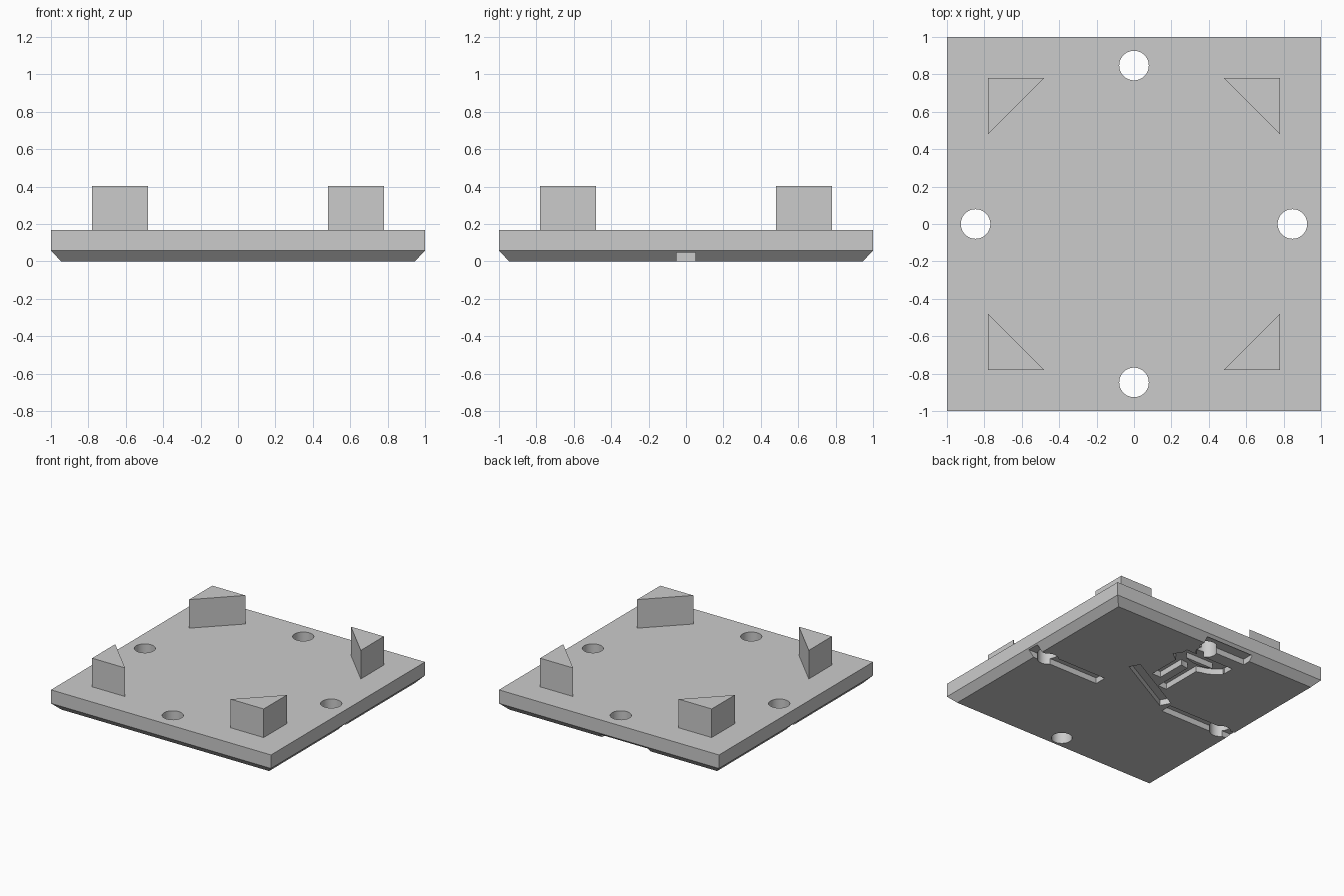
import bpy, bmesh, math
from mathutils import Vector

cube = bpy.data.objects.get("Cube")
if cube:
    bpy.data.objects.remove(cube, do_unlink=True)

grey = bpy.data.materials.new("light_grey")
grey.use_nodes = True
COLOUR = (0.6, 0.6, 0.6, 1.0)
grey.diffuse_color = COLOUR
grey.node_tree.nodes["Principled BSDF"].inputs["Base Color"].default_value = COLOUR

GROOVE_DEPTH = 0.048


def make_object(name, bm):
    bmesh.ops.recalc_face_normals(bm, faces=bm.faces)
    mesh = bpy.data.meshes.new(name)
    bm.to_mesh(mesh)
    bm.free()
    mesh.materials.append(grey)
    obj = bpy.data.objects.new(name, mesh)
    bpy.context.collection.objects.link(obj)
    return obj


def prism(bm, outline, z0, z1):
    """Closed prism from a plan outline."""
    low = [bm.verts.new((x, y, z0)) for x, y in outline]
    high = [bm.verts.new((x, y, z1)) for x, y in outline]
    bm.faces.new(low[::-1])
    bm.faces.new(high)
    n = len(outline)
    for i in range(n):
        j = (i + 1) % n
        bm.faces.new((low[i], low[j], high[j], high[i]))


def ribbon(points, width):
    """Plan outline of a path with mitred corners."""
    pts = [Vector(p) for p in points]
    left, right = [], []
    for i, p in enumerate(pts):
        a = (p - pts[i - 1]).normalized() if i else (pts[1] - p).normalized()
        b = (pts[i + 1] - p).normalized() if i < len(pts) - 1 else a
        t = (a + b).normalized()
        off = Vector((-t.y, t.x)) * (width / 2 / t.dot(a))
        left.append(p + off)
        right.append(p - off)
    return [(v.x, v.y) for v in left + right[::-1]]


# Square plate with a chamfered lower edge
bm = bmesh.new()
rings = []
for half, z in ((0.945, 0.0), (1.0, 0.057), (1.0, 0.168)):
    rings.append([bm.verts.new((sx * half, sy * half, z))
                  for sx, sy in ((-1, -1), (1, -1), (1, 1), (-1, 1))])
bm.faces.new(rings[0][::-1])
bm.faces.new(rings[-1])
for lower, upper in zip(rings, rings[1:]):
    for i in range(4):
        j = (i + 1) % 4
        bm.faces.new((lower[i], lower[j], upper[j], upper[i]))
plate = make_object("base_plate", bm)

# Cutter: four through holes
bm = bmesh.new()
for cx, cy in ((0.847, 0), (-0.847, 0), (0, 0.847), (0, -0.847)):
    circle = [(cx + 0.079 * math.cos(2 * math.pi * k / 48),
               cy + 0.079 * math.sin(2 * math.pi * k / 48)) for k in range(48)]
    prism(bm, circle, -0.1, 0.3)

# Cutter: engraved switch diagram on the underside
grooves = [
    ([(1.1, 0), (0.33, 0)], 0.10),                # left wire
    ([(-0.315, 0), (-1.1, 0)], 0.10),             # right wire
    ([(0.28, 0.342), (-0.272, 0.043)], 0.09),     # slanted lever
    ([(0.06, 0.335), (0.06, 0.63)], 0.08),        # double link
    ([(-0.09, 0.225), (-0.09, 0.63)], 0.08),
    ([(0.15, 0.70), (0.07, 0.64), (-0.02, 0.612), (-0.12, 0.612),
      (-0.21, 0.64), (-0.29, 0.70)], 0.085),      # arc
    ([(0.13, 0.73), (-0.315, 0.73)], 0.09),       # chord
    ([(0.10, 0.93), (-0.34, 0.93)], 0.10),        # back bar
]
for points, width in grooves:
    prism(bm, ribbon(points, width), -0.1, GROOVE_DEPTH)
cutter = make_object("cutter", bm)
cutter.hide_render = True

# Cut the plate, then discard the cutter
cut = plate.modifiers.new("cut", 'BOOLEAN')
cut.operation = 'DIFFERENCE'
cut.solver = 'EXACT'
cut.use_self = True
cut.object = cutter
bpy.ops.object.select_all(action='DESELECT')
bpy.context.view_layer.objects.active = plate
plate.select_set(True)
bpy.ops.object.modifier_apply(modifier=cut.name)
bpy.data.objects.remove(cutter, do_unlink=True)
bpy.ops.object.shade_smooth_by_angle(angle=math.radians(20))

# Triangular corner posts
for side, sx in (("left", 1), ("right", -1)):
    for end, sy in (("front", -1), ("back", 1)):
        bm = bmesh.new()
        prism(bm, [(0.78 * sx, 0.78 * sy), (0.48 * sx, 0.78 * sy),
                   (0.78 * sx, 0.48 * sy)], 0.166, 0.403)
        make_object(f"corner_post_{end}_{side}", bm)
